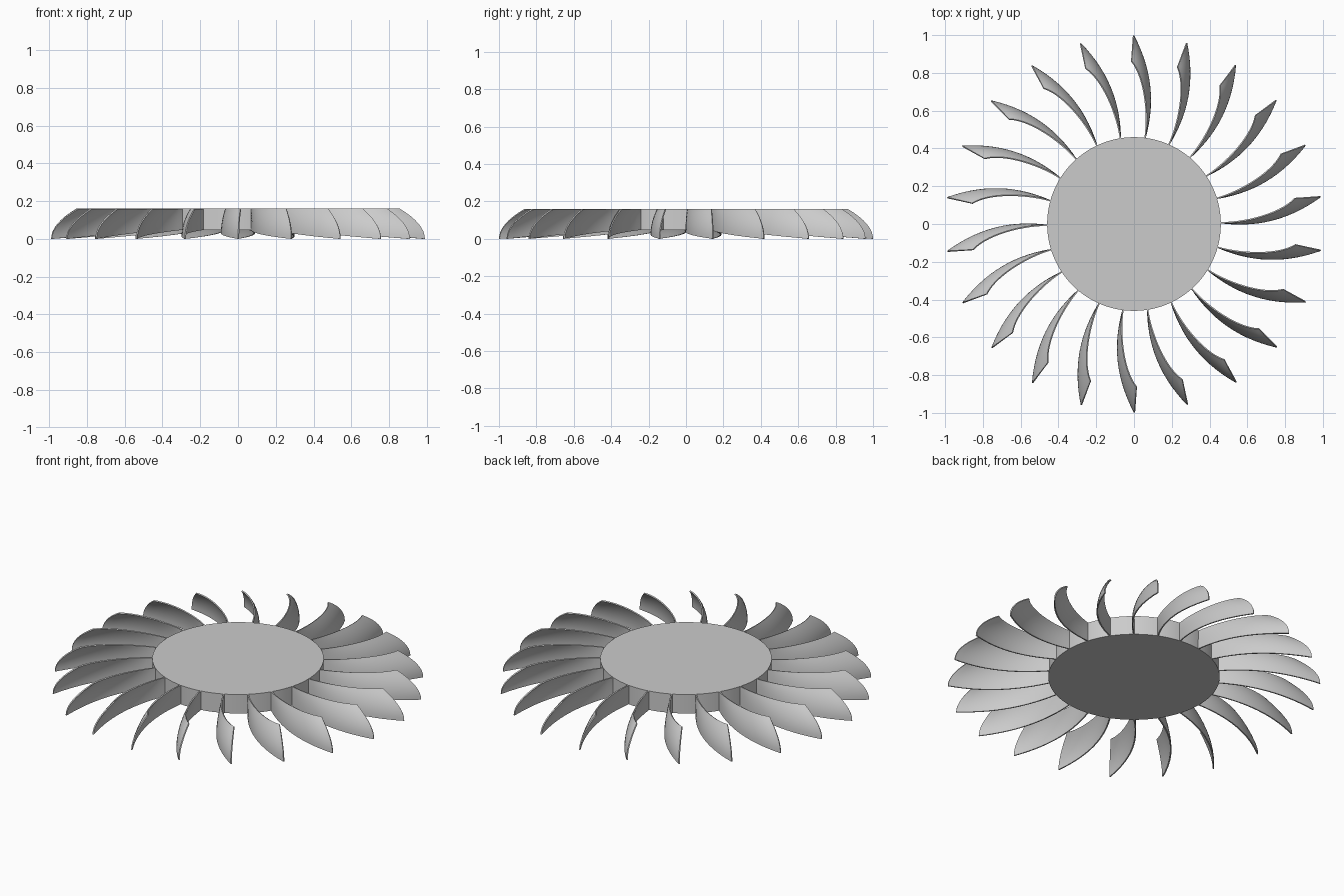
import bpy
import bmesh
import math
from mathutils import Vector

cube = bpy.data.objects.get("Cube")
if cube:
    bpy.data.objects.remove(cube, do_unlink=True)

BLADES = 22
HUB_RADIUS = 0.46
HUB_BOTTOM = 0.048
TOP = 0.16

grey = bpy.data.materials.new("plain grey")
grey.use_nodes = True
grey.diffuse_color = (0.6, 0.6, 0.6, 1)
grey.node_tree.nodes["Principled BSDF"].inputs["Base Color"].default_value = (0.6, 0.6, 0.6, 1)


def make_object(name, bm):
    mesh = bpy.data.meshes.new(name)
    bm.to_mesh(mesh)
    bm.free()
    mesh.materials.append(grey)
    obj = bpy.data.objects.new(name, mesh)
    bpy.context.collection.objects.link(obj)
    return obj


def activate(obj):
    bpy.ops.object.select_all(action='DESELECT')
    obj.select_set(True)
    bpy.context.view_layer.objects.active = obj


def cubic_through(points, u):
    """Point at u on the cubic passing through four evenly spaced points."""
    result = Vector((0, 0))
    for i, p in enumerate(points):
        weight = 1.0
        for k in range(4):
            if k != i:
                weight *= (3 * u - k) / (i - k)
        result += weight * Vector(p)
    return result


# Hub: a flat disc
bm = bmesh.new()
bmesh.ops.create_cone(bm, cap_ends=True, segments=96, radius1=HUB_RADIUS,
                      radius2=HUB_RADIUS, depth=TOP - HUB_BOTTOM)
bmesh.ops.translate(bm, verts=bm.verts, vec=(0, 0, (TOP + HUB_BOTTOM) / 2))
hub = make_object("hub", bm)
activate(hub)
bpy.ops.object.shade_smooth_by_angle(angle=math.radians(30))

# Blade: a curved sheet between a lower and an upper edge, root to tip
lower_edge = [(0.062, 0.455), (0.09, 0.64), (0.07, 0.82), (0, 1)]
upper_edge = [(0.062, 0.455), (0.067, 0.6), (0.043, 0.75), (-0.012, 0.864)]
COLUMNS, ROWS = 14, 8

bm = bmesh.new()
grid = []
for i in range(COLUMNS + 1):
    u = i / COLUMNS
    low, high = cubic_through(lower_edge, u), cubic_through(upper_edge, u)
    column = []
    for j in range(ROWS + 1):
        t = j / ROWS
        p = low.lerp(high, t * t)
        z_low = HUB_BOTTOM * (1 - u)
        column.append(bm.verts.new((p.x, p.y, z_low + (TOP - z_low) * t)))
    grid.append(column)
for a, b in zip(grid, grid[1:]):
    for j in range(ROWS):
        bm.faces.new((a[j], b[j], b[j + 1], a[j + 1]))
blade = make_object("blade_1", bm)

# Give the blade its thickness on the hollow side
activate(blade)
solid = blade.modifiers.new("thickness", 'SOLIDIFY')
solid.thickness = 0.007
solid.offset = -1
bpy.ops.object.modifier_apply(modifier=solid.name)
bpy.ops.object.shade_smooth_by_angle(angle=math.radians(35))

# Repeat the blade around the hub
for n in range(1, BLADES):
    copy = bpy.data.objects.new(f"blade_{n + 1}", blade.data)
    copy.rotation_euler.z = n * math.tau / BLADES
    bpy.context.collection.objects.link(copy)
